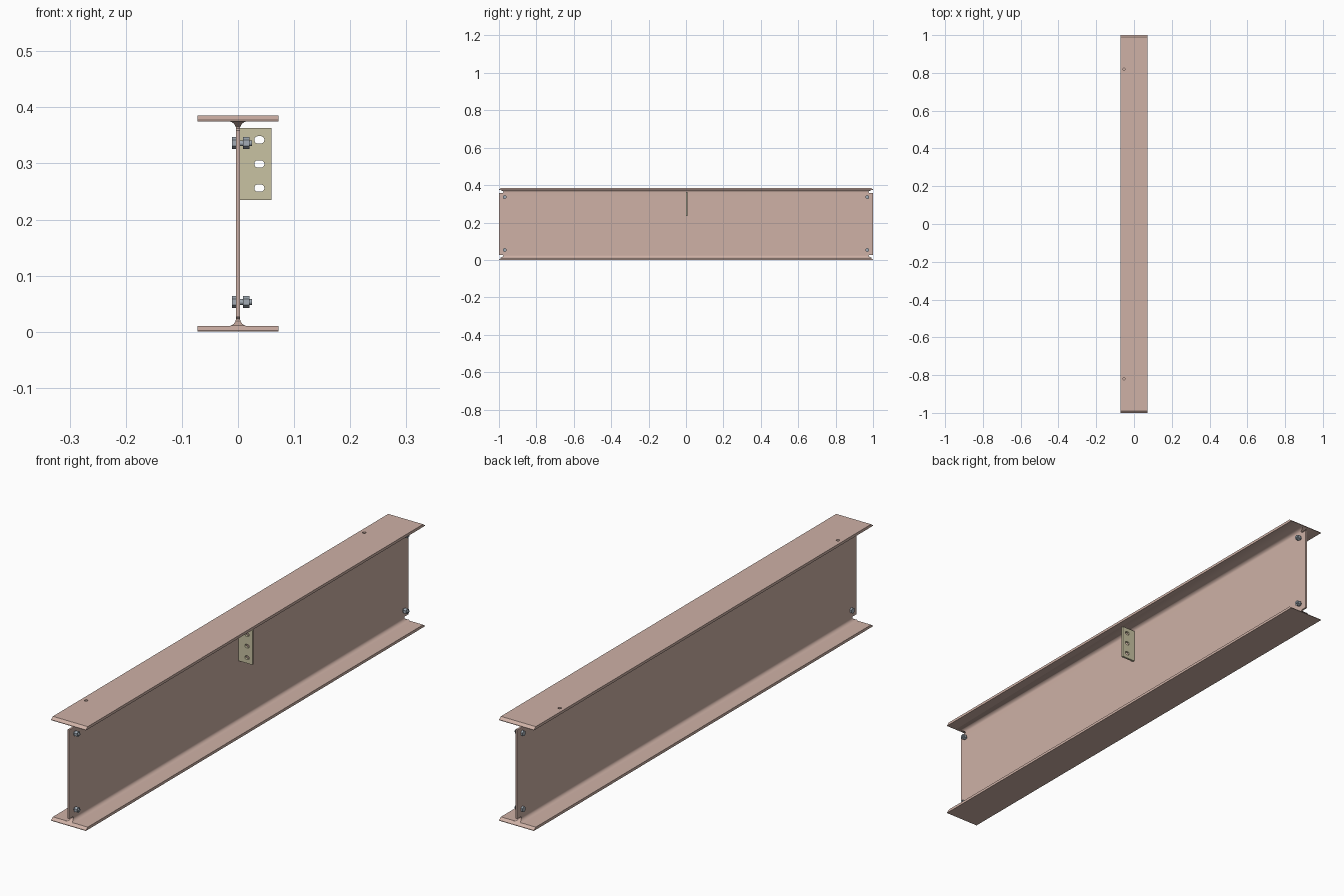
import bpy, bmesh
from math import sin, cos, pi, radians

if "Cube" in bpy.data.objects:
    bpy.data.objects.remove(bpy.data.objects["Cube"])

H, HALF_W, FLANGE, WEB = 0.385, 0.072, 0.010, 0.0035   # WEB is the half thickness
FILLET = 0.014


def material(name, rgb):
    m = bpy.data.materials.new(name)
    m.diffuse_color = (*rgb, 1)
    m.use_nodes = True
    m.node_tree.nodes["Principled BSDF"].inputs["Base Color"].default_value = m.diffuse_color
    return m


def prism(name, pts, lo, hi, axis, mat=None):
    """Extrude a 2D outline along an axis."""
    place = {'X': lambda a, b, t: (t, a, b),
             'Y': lambda a, b, t: (a, t, b),
             'Z': lambda a, b, t: (a, b, t)}[axis]
    bm = bmesh.new()
    ends = [[bm.verts.new(place(a, b, t)) for a, b in pts] for t in (lo, hi)]
    for loop in ends:
        bm.faces.new(loop)
    n = len(pts)
    for i in range(n):
        j = (i + 1) % n
        bm.faces.new((ends[0][i], ends[0][j], ends[1][j], ends[1][i]))
    bmesh.ops.recalc_face_normals(bm, faces=bm.faces)
    mesh = bpy.data.meshes.new(name)
    bm.to_mesh(mesh)
    bm.free()
    ob = bpy.data.objects.new(name, mesh)
    bpy.context.collection.objects.link(ob)
    if mat:
        mesh.materials.append(mat)
    return ob


def circle(a, b, r, n=24, start=0):
    return [(a + r * cos(start + 2 * pi * i / n), b + r * sin(start + 2 * pi * i / n))
            for i in range(n)]


def cut(ob, cutter):
    bpy.context.view_layer.objects.active = ob
    mod = ob.modifiers.new("cut", 'BOOLEAN')
    mod.operation, mod.solver, mod.object = 'DIFFERENCE', 'EXACT', cutter
    bpy.ops.object.modifier_apply(modifier=mod.name)
    bpy.data.objects.remove(cutter)


def smooth(ob):
    bpy.ops.object.select_all(action='DESELECT')
    ob.select_set(True)
    bpy.context.view_layer.objects.active = ob
    bpy.ops.object.shade_smooth_by_angle(angle=radians(30))


steel = material("primed_steel", (0.62, 0.44, 0.38))
khaki = material("tab_plate", (0.58, 0.54, 0.36))
zinc = material("bolt_steel", (0.36, 0.41, 0.46))

# I-beam section: one quarter outline, mirrored into all four
quarter = [(HALF_W, 0), (HALF_W, FLANGE)]
cx, cz = WEB + FILLET, FLANGE + FILLET
quarter += [(cx + FILLET * cos(a), cz + FILLET * sin(a))
            for a in [-pi / 2 - pi / 2 * i / 8 for i in range(9)]]
right = quarter + [(x, H - z) for x, z in reversed(quarter)]
section = right + [(-x, z) for x, z in reversed(right)]
beam = prism("i_beam", section, -1, 1, 'Y', steel)

# Weld access holes in the web and weld bevels on the flange ends
access = [(1.01, 0.0265), (0.982, 0.0265), (0.978, 0.0255), (0.975, 0.0225),
          (0.976, 0.0195), (0.979, 0.0175), (0.994, 0.0099), (1.01, 0.0099)]
bevel = [(1.0, 0.002), (0.988, 0.0105), (1.01, 0.0105), (1.01, 0.002)]
for s in (-1, 1):
    for top in (False, True):
        cut(beam, prism("cutter", [(s * y, H - z if top else z) for y, z in access],
                        -0.03, 0.03, 'X'))
        base = H - FLANGE if top else 0
        cut(beam, prism("cutter", [(s * y, z + base) for y, z in bevel], -0.1, 0.1, 'X'))

# Small holes in the top flange
for y in (-0.82, 0.82):
    cut(beam, prism("cutter", circle(-0.053, y, 0.006), H - 0.02, H + 0.01, 'Z'))

# Erection bolts, with their holes through the web
for y in (-0.97, 0.97):
    for z in (0.053, 0.336):
        cut(beam, prism("cutter", circle(y, z, 0.006), -0.01, 0.01, 'X'))
        tag = ("front" if y < 0 else "back") + ("_lower" if z < 0.2 else "_upper")
        prism("bolt_head_" + tag, circle(y, z, 0.0107, 6, pi / 2), -0.0107, -WEB, 'X', zinc)
        prism("bolt_nut_" + tag, circle(y, z, 0.0107, 6, pi / 2), 0.009, 0.0205, 'X', zinc)
        smooth(prism("bolt_shank_" + tag, circle(y, z, 0.0052), -0.005, 0.025, 'X', zinc))
smooth(beam)

# Shear tab with three short slotted holes
tab = prism("shear_tab", [(WEB, 0.235), (0.06, 0.235), (0.06, 0.363), (WEB, 0.363)],
            -0.001, 0.007, 'Y', khaki)
for z in (0.256, 0.299, 0.342):
    slot = [(x + (0.0025 if x > 0.038 else -0.0025), zz)
            for x, zz in circle(0.038, z, 0.0065, 24, pi / 24)]
    cut(tab, prism("cutter", slot, -0.02, 0.02, 'Y'))
smooth(tab)
